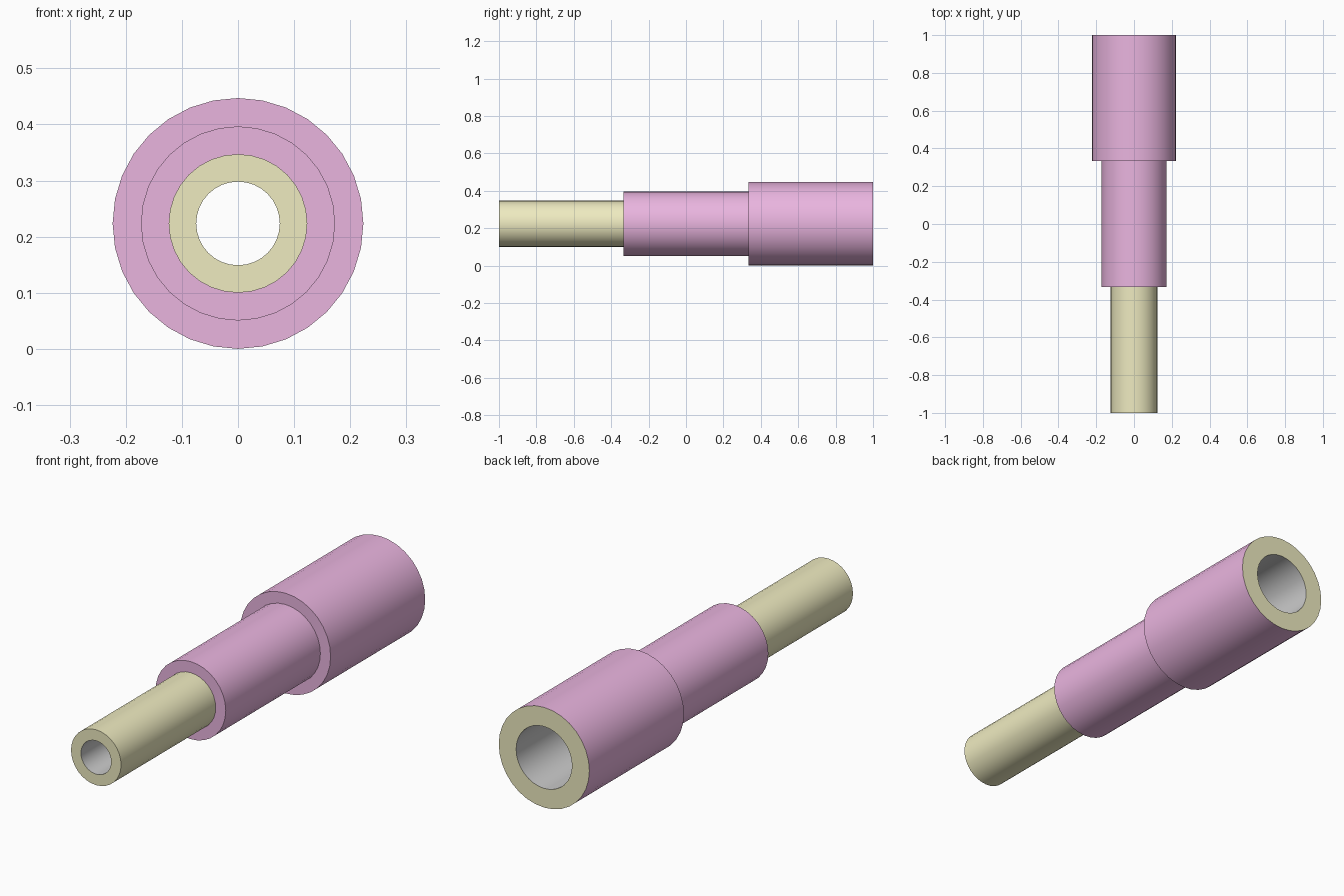
import bpy, math

if "Cube" in bpy.data.objects:
    bpy.data.objects.remove(bpy.data.objects["Cube"])

AXIS_Z = 0.2235
SIDES = 32


def material(name, rgb):
    m = bpy.data.materials.new(name)
    m.diffuse_color = (*rgb, 1)
    m.use_nodes = True
    m.node_tree.nodes["Principled BSDF"].inputs["Base Color"].default_value = m.diffuse_color
    return m


def lathe(name, profile, mat=None):
    """Revolve (radius, y) points around the lengthwise axis."""
    verts, faces = [], []
    for r, y in profile:
        for i in range(SIDES):
            a = 2 * math.pi * i / SIDES
            verts.append((r * math.sin(a), y, r * math.cos(a)))
    for k in range(len(profile) - 1):
        for i in range(SIDES):
            j = (i + 1) % SIDES
            a, b = k * SIDES, (k + 1) * SIDES
            faces.append((a + i, b + i, b + j, a + j))
    mesh = bpy.data.meshes.new(name)
    mesh.from_pydata(verts, [], faces)
    obj = bpy.data.objects.new(name, mesh)
    obj.location.z = AXIS_Z
    bpy.context.collection.objects.link(obj)
    if mat:
        mesh.materials.append(mat)
    bpy.ops.object.select_all(action='DESELECT')
    obj.select_set(True)
    bpy.context.view_layer.objects.active = obj
    bpy.ops.object.shade_smooth_by_angle(angle=math.radians(35))
    return obj


yellow = material("yellow", (0.86, 0.83, 0.53))
pink = material("pink", (0.82, 0.46, 0.74))
S = 1 / 3
R1, R2, R3 = 0.1235, 0.173, 0.2235      # outer radii, front to back
B1, B2, B3 = 0.0745, 0.106, 0.138       # bore radii, front to back

# Narrow front tube with its end face
lathe("front_tube", [(B1, -1), (R1, -1), (R1, -S)], yellow)
# Stepped sleeves, each with a front shoulder
lathe("middle_sleeve", [(R1, -S), (R2, -S), (R2, S)], pink)
lathe("rear_sleeve", [(R2, S), (R3, S), (R3, 1)], pink)
# Rear end face
lathe("rear_end_ring", [(R3, 1), (B3, 1)], yellow)
# Stepped inner wall running right through
lathe("bore_wall", [(B3, 1), (B3, S), (B2, S), (B2, -S), (B1, -S), (B1, -1)])
